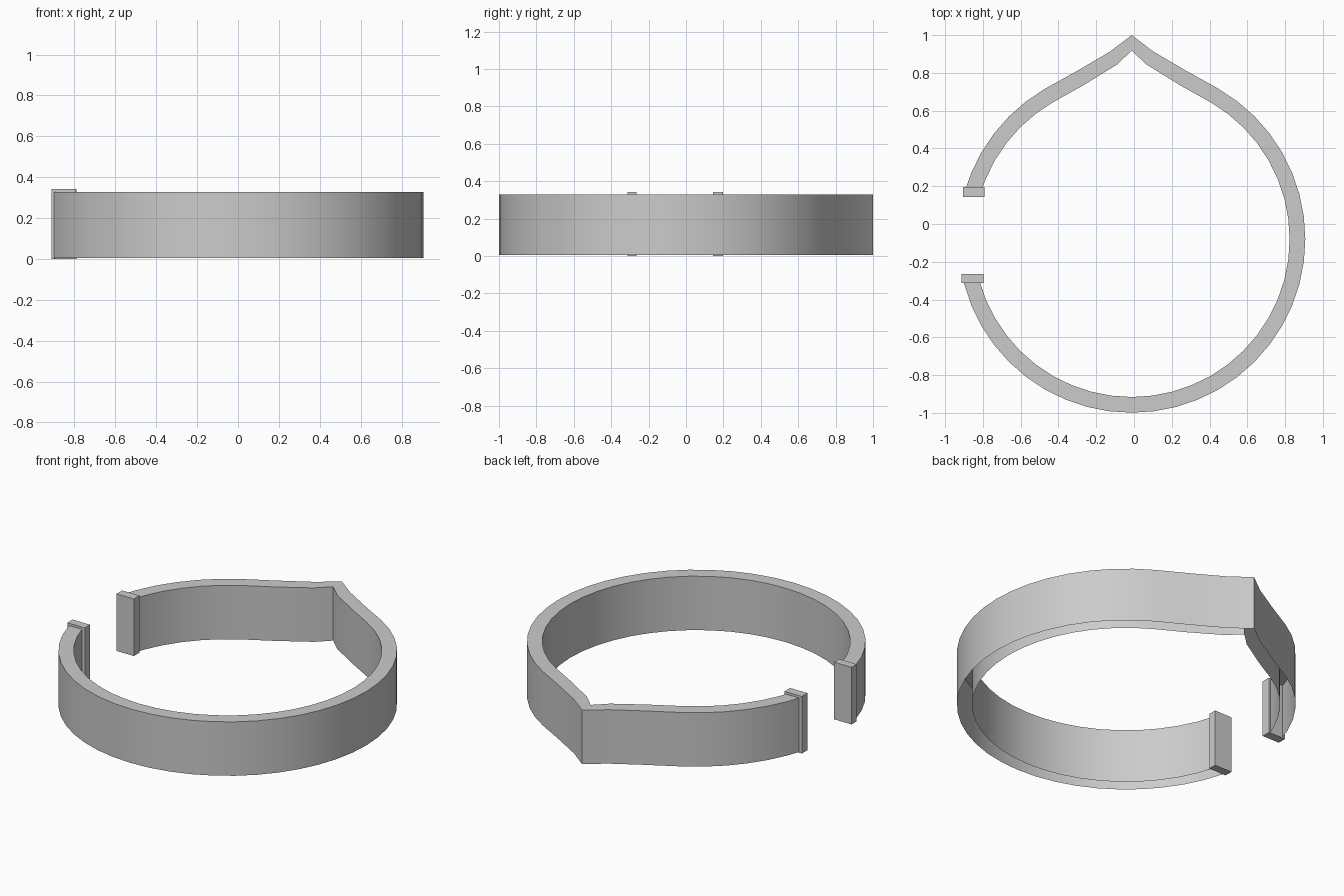
import bpy, bmesh, math

if "Cube" in bpy.data.objects:
    bpy.data.objects.remove(bpy.data.objects["Cube"])

CX, CY = -0.012, -0.08
R_OUT, R_IN = 0.919, 0.836
Z0, Z1 = 0.005, 0.328
END_TOP, END_LOW = 0.185, -0.30     # y where the band runs into the end tabs


def outline(r, tip):
    """Counter-clockwise path: round band, pointed tip at the back, open on the left."""
    a0 = 180 - math.degrees(math.asin((END_LOW - CY) / r))
    a1 = 180 - math.degrees(math.asin((END_TOP - CY) / r))
    right = [a0] + [a for a in (7.5 * i for i in range(27, 57)) if a > a0 + 1]
    left = [a for a in (7.5 * i for i in range(16, 22)) if a < a1 - 1] + [a1]

    def arc(angles):
        return [(CX + r * math.cos(math.radians(a)), CY + r * math.sin(math.radians(a)))
                for a in angles]
    point = [(CX + x, y) for x, y in tip] + [(CX - x, y) for x, y in tip[-2::-1]]
    return arc(right) + point + arc(left)


def finish(name, bm):
    mesh = bpy.data.meshes.new(name)
    bm.to_mesh(mesh)
    bm.free()
    ob = bpy.data.objects.new(name, mesh)
    bpy.context.collection.objects.link(ob)
    return ob


# Cutter band: outer wall, top rim and inner wall, hollow underneath
outer = outline(R_OUT, [(0.29, 0.81), (0.116, 0.912), (0, 1.0)])
inner = outline(R_IN, [(0.25, 0.738), (0.077, 0.845), (0, 0.918)])
bm = bmesh.new()
rows = []
for o, i in zip(outer, inner):
    rows.append([bm.verts.new(p) for p in
                 ((*o, Z0), (*o, Z1), (*i, Z1), (*i, Z0))])
for a, b in zip(rows, rows[1:]):
    for k in range(3):
        bm.faces.new((a[k], b[k], b[k + 1], a[k + 1]))
band = finish("band", bm)
bpy.context.view_layer.objects.active = band
band.select_set(True)
bpy.ops.object.shade_smooth_by_angle(angle=math.radians(30))


# Flat tabs closing the two open ends
def tab(name, x0, x1, y0, y1, z0, z1):
    bm = bmesh.new()
    bmesh.ops.create_cube(bm, size=1)
    for v in bm.verts:
        v.co = (x1 if v.co.x > 0 else x0, y1 if v.co.y > 0 else y0, z1 if v.co.z > 0 else z0)
    return finish(name, bm)


tab("upper_end_tab", -0.905, -0.791, 0.144, 0.197, 0, 0.342)
tab("lower_end_tab", -0.912, -0.796, -0.313, -0.264, 0, 0.342)
